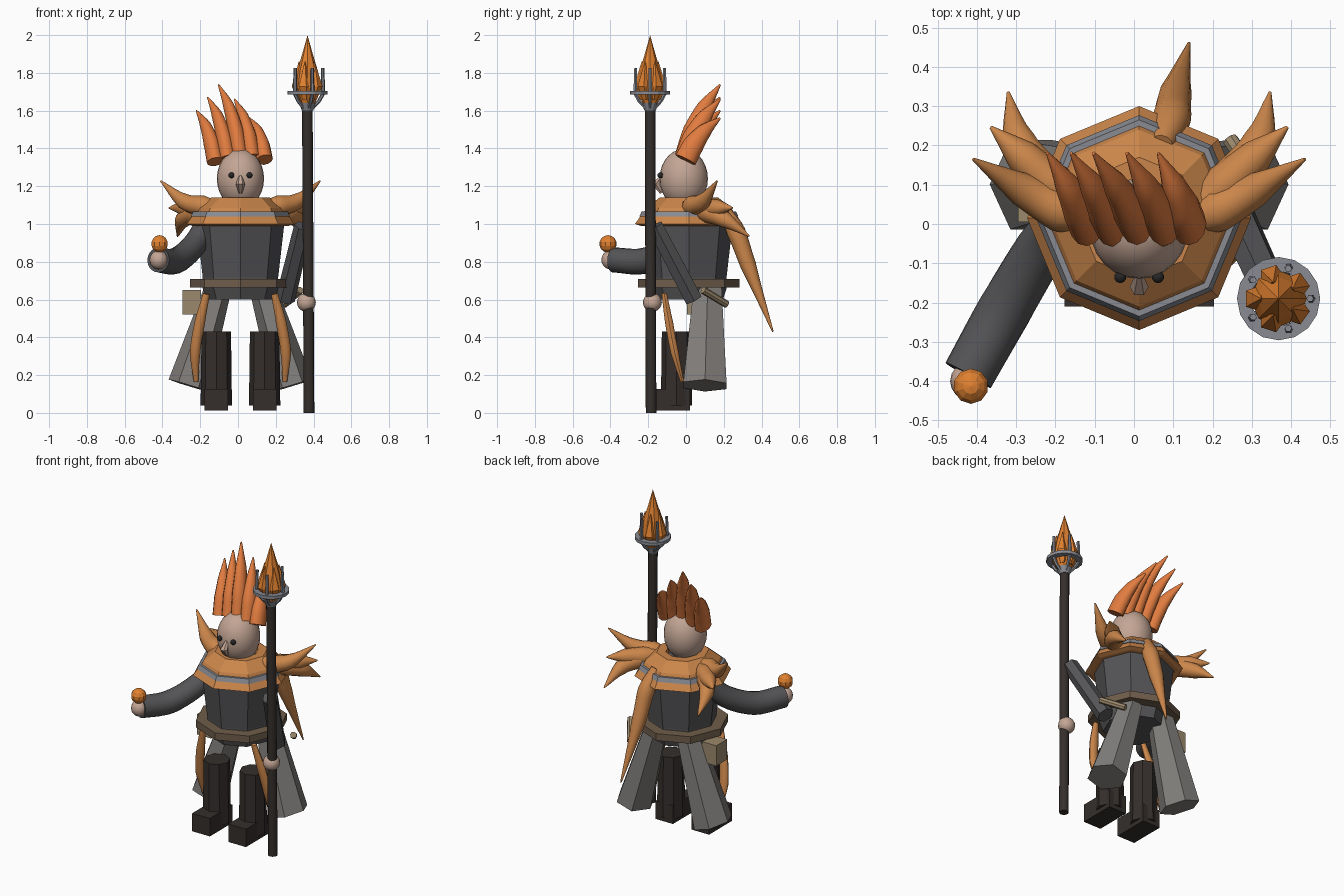
import bpy, bmesh, math
from mathutils import Vector

if "Cube" in bpy.data.objects:
    bpy.data.objects.remove(bpy.data.objects["Cube"])


def mat(name, r, g, b):
    m = bpy.data.materials.new(name)
    m.diffuse_color = (r, g, b, 1)
    m.use_nodes = True
    m.node_tree.nodes["Principled BSDF"].inputs["Base Color"].default_value = m.diffuse_color
    return m


CLOTH = mat("orange_cloth", 0.60, 0.24, 0.07)
HAIR = mat("hair_orange", 0.75, 0.20, 0.05)
GLOW = mat("ember", 0.75, 0.22, 0.03)
DARK = mat("dark_grey", 0.09, 0.09, 0.095)
COAT = mat("coat_grey", 0.22, 0.21, 0.20)
SKIN = mat("skin", 0.55, 0.38, 0.30)
BOOT = mat("boot_leather", 0.035, 0.028, 0.025)
BELT = mat("belt_leather", 0.16, 0.11, 0.07)
TAN = mat("tan", 0.33, 0.25, 0.15)
BLACK = mat("black", 0.02, 0.02, 0.02)
METAL = mat("metal", 0.25, 0.26, 0.29)
CX = 0.013  # body axis


def finish(name, bm, m, smooth=None):
    bmesh.ops.remove_doubles(bm, verts=bm.verts, dist=0.0005)
    bmesh.ops.recalc_face_normals(bm, faces=bm.faces)
    me = bpy.data.meshes.new(name)
    bm.to_mesh(me)
    bm.free()
    ob = bpy.data.objects.new(name, me)
    bpy.context.collection.objects.link(ob)
    me.materials.append(m)
    if smooth:
        bpy.ops.object.select_all(action='DESELECT')
        ob.select_set(True)
        bpy.context.view_layer.objects.active = ob
        bpy.ops.object.shade_smooth_by_angle(angle=math.radians(smooth))
    return ob


def bridge(bm, a, b):
    n = len(a)
    for i in range(n):
        bm.faces.new((a[i], a[(i + 1) % n], b[(i + 1) % n], b[i]))


def lathe(name, c, profile, sides, m, closed=False, smooth=None):
    """Spin (radius, z) points round a vertical axis."""
    bm = bmesh.new()
    rings = [[bm.verts.new((c[0] + max(r, 1e-5) * math.cos(math.tau * i / sides),
                            c[1] + max(r, 1e-5) * math.sin(math.tau * i / sides), z))
              for i in range(sides)] for r, z in profile]
    for a, b in zip(rings, rings[1:] + (rings[:1] if closed else [])):
        bridge(bm, a, b)
    return finish(name, bm, m, smooth)


def tube(name, pts, radii, sides, m, squash=1.0, steps=1, smooth=None):
    """Sweep an elliptical ring along a smoothed path; squash scales the second axis."""
    P = [Vector(p) for p in pts]
    pad = [2 * P[0] - P[1]] + P + [2 * P[-1] - P[-2]]
    path, rad = [], []
    for k in range(len(P) - 1):
        a, b, c, d = pad[k:k + 4]
        for s in range(steps):
            t = s / steps
            path.append(0.5 * (2 * b + (c - a) * t + (2 * a - 5 * b + 4 * c - d) * t * t
                               + (3 * b - a - 3 * c + d) * t ** 3))
            rad.append(radii[k] + (radii[k + 1] - radii[k]) * t)
    path.append(P[-1])
    rad.append(radii[-1])
    whole = (P[-1] - P[0]).normalized()
    ref = Vector((0, 0, 1)) if abs(whole.x) > 0.65 else Vector((1, 0, 0))
    bm = bmesh.new()
    rings = []
    for k, p in enumerate(path):
        t = (path[min(k + 1, len(path) - 1)] - path[max(k - 1, 0)]).normalized()
        u = (ref - t * ref.dot(t)).normalized()
        v = t.cross(u)
        rings.append([bm.verts.new(p + rad[k] * (u * math.cos(math.tau * i / sides)
                                   + v * squash * math.sin(math.tau * i / sides)))
                      for i in range(sides)])
    for a, b in zip(rings, rings[1:]):
        bridge(bm, a, b)
    bm.faces.new(rings[0])
    bm.faces.new(rings[-1])
    return finish(name, bm, m, smooth)


def box(name, c, size, m):
    bm = bmesh.new()
    bmesh.ops.create_cube(bm, size=1)
    for v in bm.verts:
        v.co = Vector([c[i] + v.co[i] * size[i] for i in range(3)])
    return finish(name, bm, m)


def ball(name, c, r, m, seg=16, smooth=None):
    bm = bmesh.new()
    bmesh.ops.create_uvsphere(bm, u_segments=seg, v_segments=max(6, seg // 2 + 2), radius=1)
    for v in bm.verts:
        v.co = Vector([c[i] + v.co[i] * r[i] for i in range(3)])
    return finish(name, bm, m, smooth)


# torso, belt and layered collar (octagonal)
BODY = (CX, 0.015)
lathe("torso", BODY, [(0, .6), (.18, .6), (.2, .66), (.2, .72), (.232, 1.0), (.15, 1.1), (0, 1.1)], 8, DARK)
lathe("belt", BODY, [(.19, .665), (.268, .665), (.268, .71), (.19, .71)], 8, BELT, True)
lathe("collar_lower", BODY, [(.2, .99), (.255, .99), (.285, 1.0), (.25, 1.05), (.2, 1.05)], 8, CLOTH, True)
lathe("collar_band", BODY, [(.2, 1.04), (.262, 1.04), (.25, 1.067), (.2, 1.067)], 8, METAL, True)
lathe("collar_upper", BODY, [(.1, 1.06), (.238, 1.06), (.225, 1.085), (.155, 1.14), (.1, 1.14)], 8, CLOTH, True)

# head and face
ball("head", (CX, -.012, 1.24), (.125, .128, .157), SKIN, 24, 40)
for s in (-1, 1):
    ball("eye", (CX + s * .048, -.135, 1.258), (.016, .016, .016), BLACK, 10, 40)
tube("nose", [(CX, -.125, 1.26), (CX, -.16, 1.21), (CX, -.13, 1.165)], [.008, .024, .01], 6, SKIN)

# swept crest of hair locks: base x, base z, tip x, tip z
for bx, bz, tx, tz in [(-.12, 1.33, -.22, 1.60), (-.055, 1.345, -.16, 1.67), (.01, 1.355, -.103, 1.737),
                       (.075, 1.35, -.018, 1.66), (.14, 1.34, .062, 1.56)]:
    h, d = tz - bz, tx - bx
    tube("hair_lock", [(bx, -.002, bz), (bx + .2 * d, .04, bz + .36 * h),
                       (bx + .52 * d, .1, bz + .7 * h), (tx, .18, tz)],
         [.045, .043, .03, .004], 12, HAIR, 1.3, 4, 40)

# shoulder plumes
for s in (-1, 1):
    for pts in ([(.14, .02, 1.09), (.2, .035, 1.095), (.3, .09, 1.12), (.422, .165, 1.228)],
                [(.15, .04, 1.08), (.22, .1, 1.08), (.3, .175, 1.085), (.378, .247, 1.085)],
                [(.16, .05, 1.08), (.24, .12, 1.06), (.305, .21, 1.02), (.333, .335, .935)]):
        tube("shoulder_plume", [(CX + s * x, y, z) for x, y, z in pts],
             [.04, .056, .043, .004], 12, CLOTH, 1, 4, 40)
# long back plume
tube("back_plume", [(.07, .2, 1.08), (.095, .265, .96), (.105, .33, .78), (.14, .46, .43)],
     [.03, .05, .042, .004], 12, CLOTH, 1, 4, 40)

# boots, coat tails and front ribbons
for s in (-1, 1):
    x = CX + s * .128
    lathe("boot_shaft", (x, -.05), [(0, .04), (.083, .04), (.078, .43), (0, .43)], 8, BOOT)
    box("boot_foot", (x, -.095, .07), (.125, .23, .115), BOOT)
    tube("coat_tail", [(CX + s * .115, .115, .67), (CX + s * .275, .10, .145)], [.07, .11], 6, COAT, 1.2)
    tube("front_ribbon", [(CX + s * .18, -.115, .63), (CX + s * .215, -.09, .48),
                          (CX + s * .24, -.06, .32), (CX + s * .235, -.02, .165)],
         [.018, .028, .028, .012], 10, CLOTH, .8, 4, 40)

# belt pouch and scroll
box("pouch", (-.245, .06, .585), (.1, .11, .13), TAN)
tube("scroll", [(.33, .09, .65), (.245, .215, .575)], [.02, .02], 8, TAN)

# raised arm holding an orb
tube("raised_arm", [(-.17, .03, 1.0), (-.235, -.06, .885), (-.33, -.22, .805), (-.422, -.385, .81)],
     [.055, .065, .069, .066], 20, DARK, 1, 5, 40)
ball("raised_hand", (-.42, -.4, .81), (.048, .048, .05), SKIN, 16, 40)
ball("orb", (-.415, -.413, .895), (.046, .046, .046), GLOW, 10)

# staff arm and hand
tube("staff_arm", [(.25, .04, .6), (.345, -.165, .99)], [.052, .048], 6, DARK)
ball("staff_hand", (.362, -.178, .585), (.05, .05, .05), SKIN, 16, 40)

# staff with caged flame
tube("staff_pole", [(.376, -.185, 0), (.367, -.19, 1.62)], [.028, .028], 12, BOOT, 1, 1, 40)
SX, SY = .368, -.19
lathe("cage_base", (SX, SY), [(0, 1.6), (.03, 1.6), (.045, 1.64), (0, 1.645)], 12, METAL)
lathe("cage_ring", (SX, SY), [(.07, 1.685), (.106, 1.685), (.106, 1.705), (.07, 1.705)], 16, METAL, True)
for i in range(5):
    c, n = math.cos(math.tau * i / 5), math.sin(math.tau * i / 5)
    at = lambda r, z: (SX + r * c, SY + r * n, z)
    tube("cage_strut", [at(.02, 1.61), at(.06, 1.65), at(.083, 1.69)], [.01, .01, .01], 6, METAL)
    tube("cage_prong", [at(.083, 1.69), at(.08, 1.825)], [.011, .009], 6, METAL)
    c, n = math.cos(math.tau * (i + .5) / 5), math.sin(math.tau * (i + .5) / 5)
    tube("flame_shard", [at(.035, 1.66), at(.055, 1.73), at(.045, 1.86)], [.02, .035, .002], 5, GLOW)
lathe("flame_core", (SX, SY), [(0, 1.63), (.04, 1.64), (.072, 1.72), (.055, 1.81), (.028, 1.9), (0, 2.0)], 8, GLOW)
